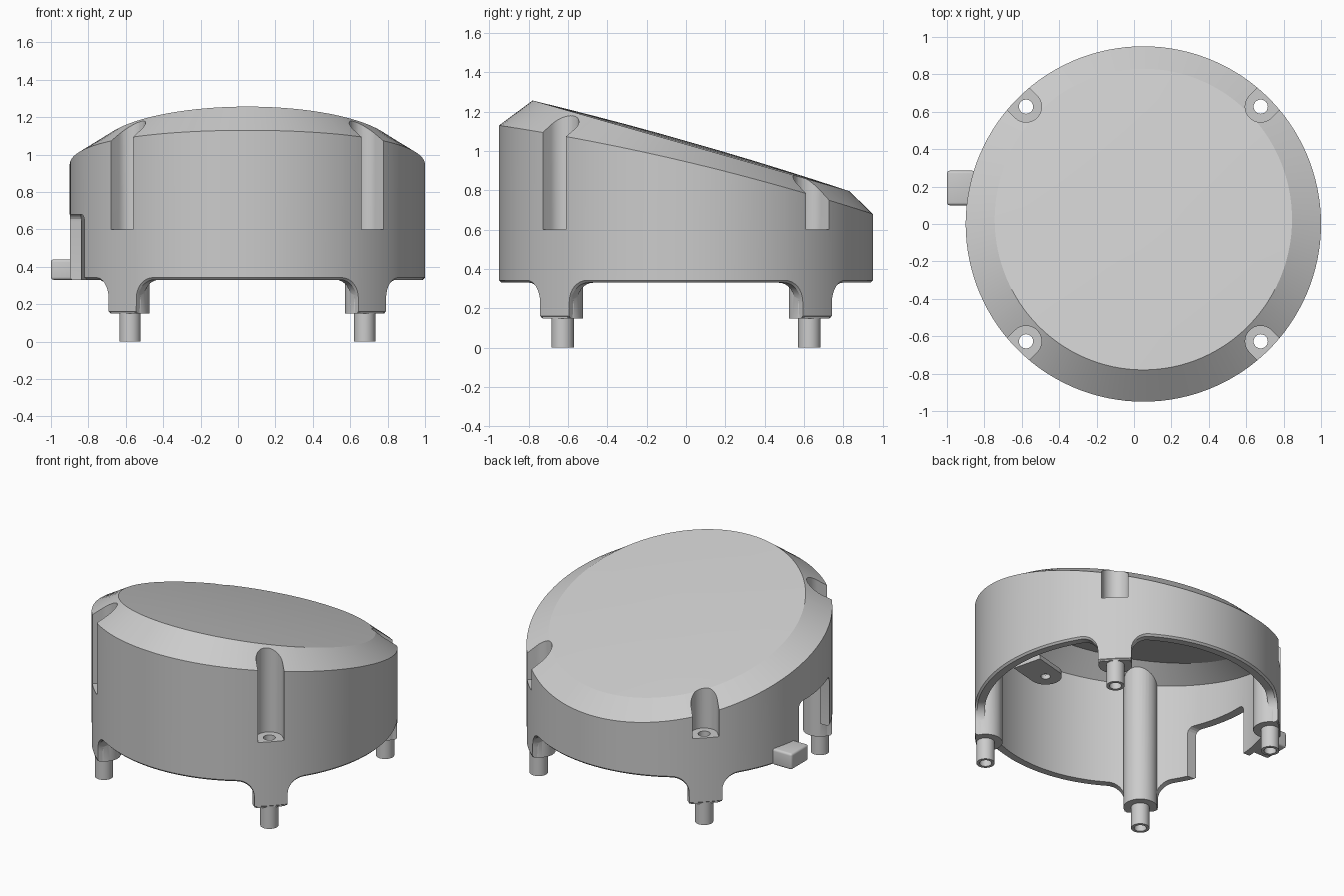
import bpy, bmesh, math
from mathutils import Matrix

if "Cube" in bpy.data.objects:
    bpy.data.objects.remove(bpy.data.objects["Cube"])

CX, R, WALL = 0.05, 0.95, 0.06
BASE, FOOT, FLOOR = 0.33, 0.15, 0.6      # wall bottom, leg bottom, screw pocket floor
LEG_W, FILLET = 0.105, 0.11
POST_R = 0.887                           # distance of the screw posts from the axis
LEGS = [math.radians(45 + 90 * i) for i in range(4)]

grey = bpy.data.materials.new("light grey plastic")
grey.use_nodes = True
grey.diffuse_color = (0.6, 0.6, 0.6, 1)
grey.node_tree.nodes["Principled BSDF"].inputs["Base Color"].default_value = (0.6, 0.6, 0.6, 1)


def finish(bm, name):
    bmesh.ops.recalc_face_normals(bm, faces=bm.faces)
    me = bpy.data.meshes.new(name)
    bm.to_mesh(me)
    bm.free()
    ob = bpy.data.objects.new(name, me)
    bpy.context.collection.objects.link(ob)
    me.materials.append(grey)
    return ob


def loft(name, rings):
    """Closed skin through rings of equal point count, capped at both ends."""
    bm = bmesh.new()
    loops = [[bm.verts.new(p) for p in ring] for ring in rings]
    n = len(loops[0])
    for a, b in zip(loops, loops[1:]):
        for i in range(n):
            j = (i + 1) % n
            bm.faces.new((a[i], a[j], b[j], b[i]))
    bm.faces.new(loops[0])
    bm.faces.new(loops[-1])
    return finish(bm, name)


def prism(name, points, z0, z1):
    return loft(name, [[(x, y, z) for x, y in points] for z in (z0, z1)])


def circle(x, y, r, n=32):
    return [(x + r * math.cos(math.tau * i / n), y + r * math.sin(math.tau * i / n)) for i in range(n)]


def capsule(x, y, r, angle, reach):
    """Half circle with straight sides running out along the angle."""
    c, s = math.cos(angle), math.sin(angle)
    pts = [(reach, -r), (reach, r)]
    pts += [(r * math.cos(a), r * math.sin(a)) for a in (math.pi * (0.5 + i / 20) for i in range(21))]
    return [(x + u * c - v * s, y + u * s + v * c) for u, v in pts]


def boolean(target, tool, operation):
    mod = target.modifiers.new("cut", 'BOOLEAN')
    mod.operation, mod.solver, mod.object = operation, 'EXACT', tool
    bpy.context.view_layer.objects.active = target
    bpy.ops.object.modifier_apply(modifier=mod.name)
    bpy.data.objects.remove(tool)


def rounded_box(name, lo, hi, r):
    bm = bmesh.new()
    bmesh.ops.create_cube(bm, size=1)
    size = [b - a for a, b in zip(lo, hi)]
    mid = [(a + b) / 2 for a, b in zip(lo, hi)]
    bmesh.ops.transform(bm, matrix=Matrix.Translation(mid) @ Matrix.Diagonal((*size, 1)), verts=bm.verts)
    bmesh.ops.bevel(bm, geom=bm.edges[:], offset=r, segments=4, profile=0.5, affect='EDGES')
    return finish(bm, name)


# Bottom edge outline: leg profile repeated round the wall, as (angle, height)
half = [(LEG_W - 0.001, FOOT)]
for i in range(9):
    a = math.pi / 2 * i / 8
    half.append((LEG_W + FILLET * (1 - math.cos(a)), BASE - FILLET * (1 - math.sin(a))))
edge = []
for leg in LEGS:
    edge += [(leg - s / R, z) for s, z in reversed(half)]
    edge += [(leg + k * LEG_W / R / 4, FOOT) for k in range(-3, 4)]
    edge += [(leg + s / R, z) for s, z in half]
    start, end = leg + half[-1][0] / R, leg + math.pi / 2 - half[-1][0] / R
    edge += [(start + (end - start) * i / 22, BASE) for i in range(1, 22)]


def wall_ring(r, height):
    return [(CX + r * math.cos(t), r * math.sin(t), height(r * math.sin(t), z)) for t, z in edge]


def rim(drop):
    return lambda y, z: 0.945 - 0.237 * y - 0.045 * y * y - drop


def top_ring(k, dome, drop):
    ring = []
    for t, _ in edge:
        x, y = 0.795 * k * math.cos(t), 0.025 + 0.805 * k * math.sin(t)
        ring.append((CX + x, y, 1.033 - 0.286 * y + dome * (1 - k * k) - drop))
    return ring


# Hollow housing with slanted, slightly domed lid
body = loft("housing", [
    top_ring(0.95, 0, 0.06),
    wall_ring(R - WALL, rim(0.05)),
    wall_ring(R - WALL, lambda y, z: z),
    wall_ring(R - 0.012, lambda y, z: z),
    wall_ring(R, lambda y, z: z + 0.012),
    wall_ring(R, rim(0))] + [top_ring(k, 0.018, 0) for k in (1, 0.8, 0.6, 0.4, 0.2)])

# Screw posts, trimmed to the housing's outer shape
for leg in LEGS:
    px, py = CX + POST_R * math.cos(leg), POST_R * math.sin(leg)
    post = prism("post", circle(px, py, LEG_W), FOOT - 0.001, 1.4)
    trim = loft("trim", [wall_ring(R - 0.004, lambda y, z: FOOT - 0.05),
                         wall_ring(R - 0.004, rim(0.01)), top_ring(0.99, 0, 0.012)])
    boolean(post, trim, 'INTERSECT')
    boolean(body, post, 'UNION')
    boolean(body, prism("peg", circle(px, py, 0.057), 0, 0.25), 'UNION')

# Inner mounting ear
ear = prism("ear", capsule(0.70, -0.02, 0.1, 0.25, 0.2), 0.345, 0.375)
boolean(body, ear, 'UNION')
boolean(body, prism("ear_hole", circle(0.70, -0.02, 0.03), 0.3, 0.45), 'DIFFERENCE')

# Open screw pockets and through holes
for leg in LEGS:
    px, py = CX + POST_R * math.cos(leg), POST_R * math.sin(leg)
    boolean(body, prism("pocket", capsule(px, py, 0.083, leg, 0.3), FLOOR, 1.6), 'DIFFERENCE')
    boolean(body, prism("hole", circle(px, py, 0.038, 24), -0.1, 0.8), 'DIFFERENCE')

# Cable notch in the side wall
boolean(body, rounded_box("notch", (-1.2, -0.38, 0.1), (-0.7, 0.06, 0.68), 0.04), 'DIFFERENCE')

# Side tab
tab = rounded_box("side_tab", (-1.0, 0.1, BASE), (-0.85, 0.285, 0.44), 0.015)

for ob in (body, tab):
    bpy.ops.object.select_all(action='DESELECT')
    ob.select_set(True)
    bpy.context.view_layer.objects.active = ob
    bpy.ops.object.shade_smooth_by_angle(angle=math.radians(22))
